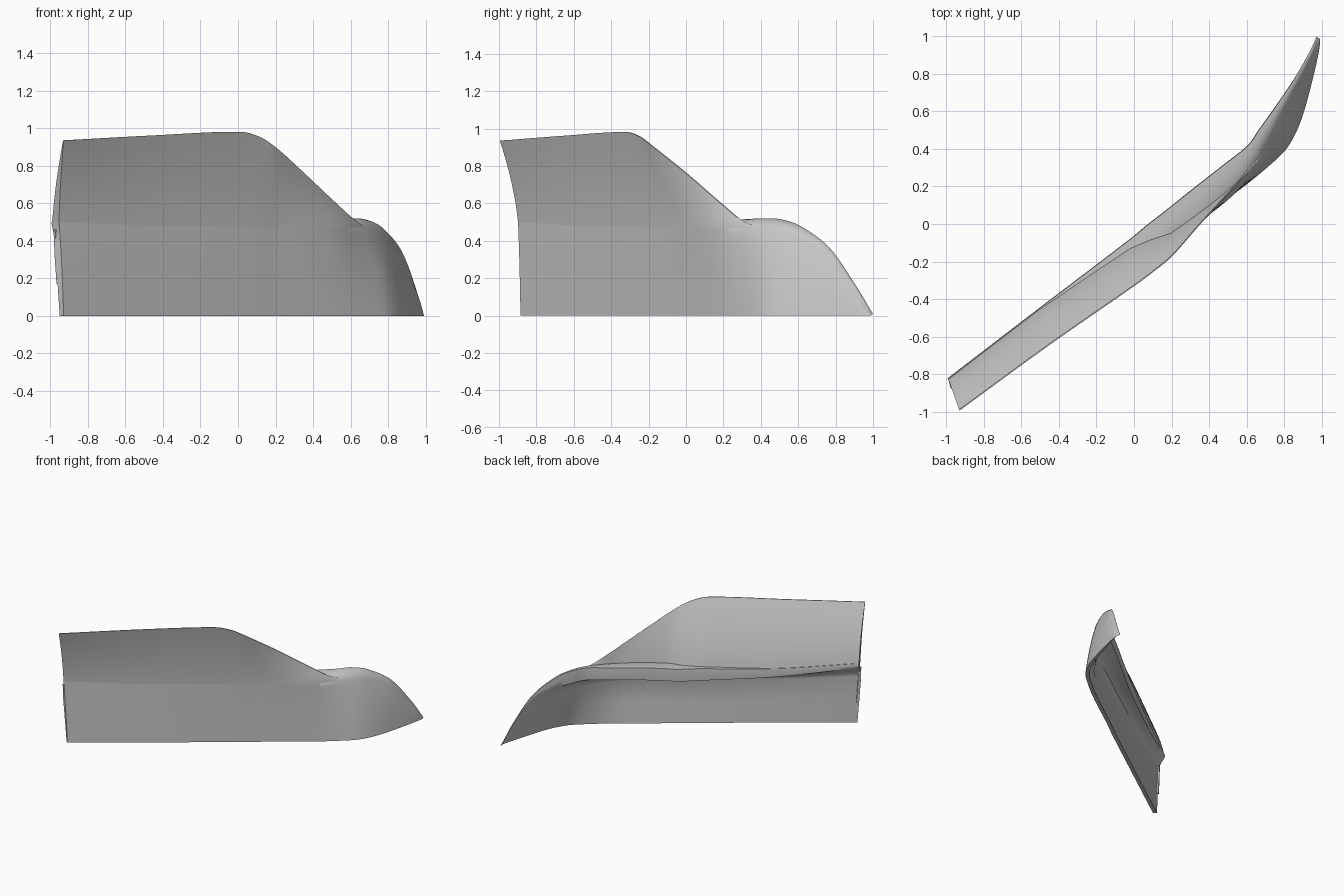
import bpy, bmesh
from mathutils import Vector

cube = bpy.data.objects.get("Cube")
if cube:
    bpy.data.objects.remove(cube, do_unlink=True)

grey = bpy.data.materials.new("plain grey")
grey.use_nodes = True
COLOUR = (0.57, 0.57, 0.57, 1)
grey.diffuse_color = COLOUR
grey.node_tree.nodes["Principled BSDF"].inputs["Base Color"].default_value = COLOUR

STEPS = 6  # subdivisions between guide points

# Guide curves along the panel, from the straight end to the wing tip
foot = [(-.93, -.885), (-.45, -.545), (0, -.225), (.11, -.145), (.21, -.07), (.38, .05),
        (.56, .18), (.72, .31), (.82, .41), (.89, .55), (.95, .76), (.988, .93), (.993, .99)]
foot = [(x, y, 0) for x, y in foot]
shoulder = [(-.955, -.898, .5), (-.46, -.553, .48), (0, -.235, .48), (.11, -.158, .48),
            (.205, -.088, .48), (.375, .03, .48), (.545, .17, .47), (.65, .31, .47),
            (.725, .43, .455), (.795, .57, .42), (.885, .745, .3), (.955, .9, .12),
            (.985, .99, .005)]
ledge = [(-.992, -.825, .51), (-.51, -.455, .48), (-.03, -.09, .49), (.08, 0, .49),
         (.17, .07, .5), (.32, .19, .51), (.48, .315, .515), (.61, .42, .52),
         (.67, .505, .515), (.745, .61, .48), (.85, .765, .365), (.93, .905, .165),
         (.975, 1, .008)]
crown = [(-.93, -.995, .935), (-.45, -.645, .962), (.01, -.325, .981), (.11, -.25, .957),
         (.2, -.175, .9), (.355, 0, .76), (.53, .19, .595), (.645, .315, .495),
         (.72, .425, .46)]


def smooth_curve(points):
    """Smooth curve through the guide points, allowing for uneven spacing."""
    p = [Vector(q) for q in points]
    p = [2 * p[0] - p[1]] + p + [2 * p[-1] - p[-2]]
    out = []
    for i in range(1, len(p) - 2):
        a, b, c, d = p[i - 1:i + 3]
        span = (c - b).length
        start = (c - a) * span / (span + (b - a).length)
        end = (d - b) * span / ((d - c).length + span)
        for k in range(STEPS):
            t = k / STEPS
            out.append(b + start * t + (3 * (c - b) - 2 * start - end) * t ** 2
                       + (2 * (b - c) + start + end) * t ** 3)
    return out + [p[-2]]


def bend(a, control, b, count):
    """Quadratic arc from a to b, leaving out b."""
    return [a * (1 - t) ** 2 + control * 2 * t * (1 - t) + b * t * t
            for t in (k / count for k in range(count))]


def loft(name, rings):
    """Skin closed cross-sections into one smooth solid."""
    bm = bmesh.new()
    rows = [[bm.verts.new(p) for p in ring] for ring in rings]
    n = len(rows[0])
    for r, s in zip(rows, rows[1:]):
        for j in range(n):
            k = (j + 1) % n
            bm.faces.new((r[j], r[k], s[k], s[j]))
    bm.faces.new(rows[0])
    bm.faces.new(rows[-1])
    bmesh.ops.remove_doubles(bm, verts=bm.verts, dist=.0003)
    bmesh.ops.triangulate(bm, faces=[f for f in bm.faces if len(f.verts) > 4])
    bmesh.ops.recalc_face_normals(bm, faces=bm.faces)
    mesh = bpy.data.meshes.new(name)
    bm.to_mesh(mesh)
    bm.free()
    mesh.materials.append(grey)
    obj = bpy.data.objects.new(name, mesh)
    bpy.context.collection.objects.link(obj)
    bpy.ops.object.select_all(action='DESELECT')
    obj.select_set(True)
    bpy.context.view_layer.objects.active = obj
    bpy.ops.object.shade_smooth_by_angle(angle=.6)


F, S, L, T = [smooth_curve(c) for c in (foot, shoulder, ledge, crown)]
up = Vector((0, 0, 1))
inward = Vector((-.7, .7, 0))

# Lower panel: outer skin, rolled shoulder, inward ledge and inner skin
rings = []
for i, (f, s, l) in enumerate(zip(F, S, L)):
    fade = min(1, s.z / .45)
    gap = inward * .03 * fade
    lip = up * (.035 + .065 * min(1, i / (2 * STEPS))) * fade ** 3
    ring = bend(f, f.lerp(s, .35) + up * s.z * .25, s, 10)
    ring += bend(s, s.lerp(l, .25) + up * (l.z - s.z) * .7, l, 6)
    inner = s + gap - up * .12 * fade
    under = l - lip
    ring += [l, l.lerp(under, .5) + gap * .1, under]
    ring += bend(under, inner + up * .04 * fade, inner, 4)[1:]
    ring += [inner, inner.lerp(f + gap, .5), f + gap]
    rings.append(ring)
loft("lower_panel", rings)

# Upper panel: leans outward to the crown, inner side spreads onto the ledge
rings = []
for i, t in enumerate(T):
    s, l = S[i], L[i]
    spread = .25 + .7 * min(1, max(0, 4 - i / STEPS) / 3)
    base = s.lerp(l, spread)
    top = t + (l - s).normalized() * .006
    control = s.lerp(t, .2)
    control.z = s.z + max(0, t.z - s.z) * .45
    ring = bend(s, control, t, 10) + [t]
    ring += bend(top, control + (base - s) * .75, base, 10) + [base]
    rings.append(ring)
loft("upper_panel", rings)

# Small fixing strip on the straight end, lying on the inner skin
side = (L[1] - L[0]).normalized() * .02
path = [Vector(p) for p in ((-.984, -.868, .46), (-.978, -.866, .32), (-.968, -.862, .17))]
loft("end_strip", [[p, p + side, p + side - inward * .012, p - inward * .012] for p in path])
